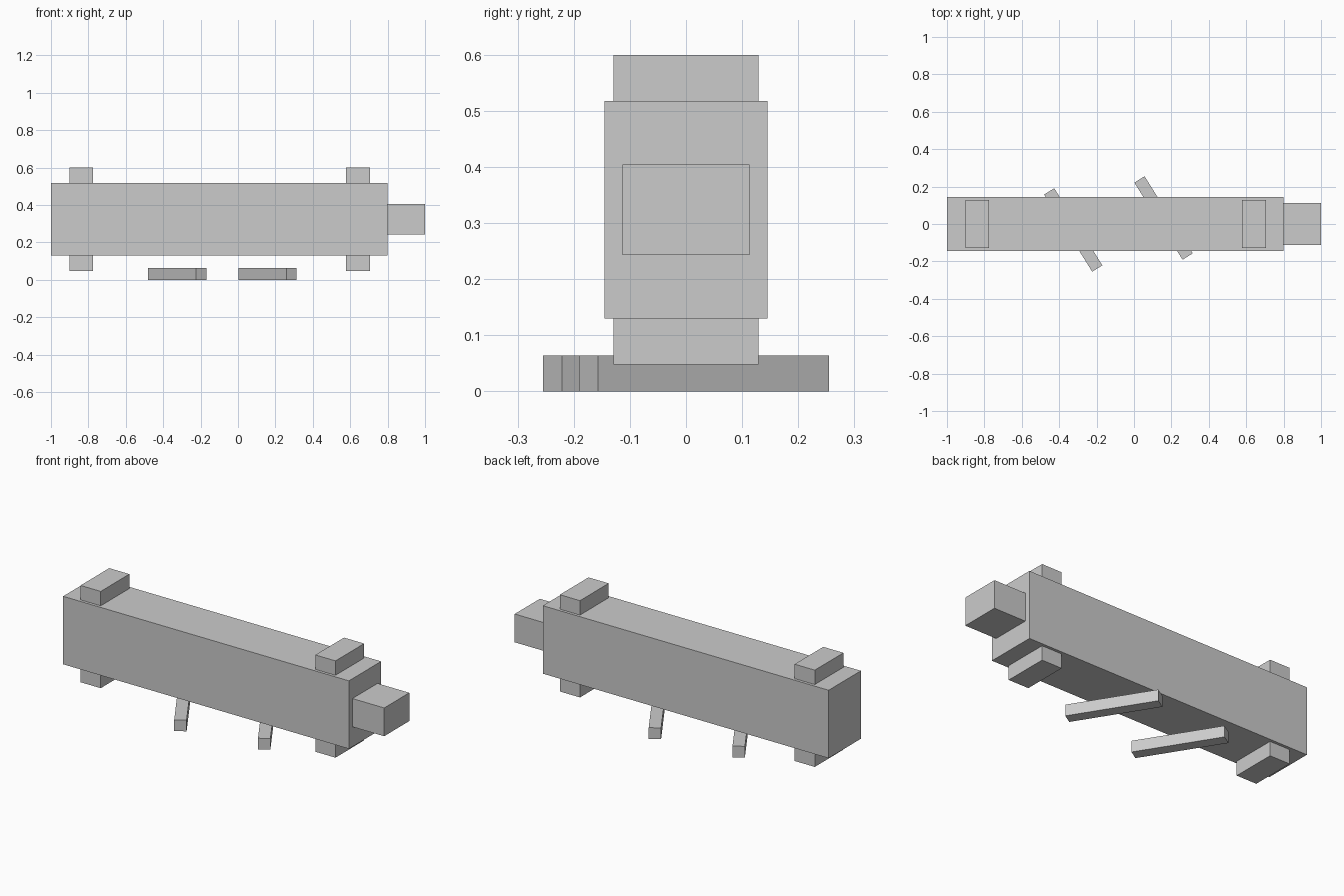
import bpy
import math

cube = bpy.data.objects.get("Cube")
if cube:
    bpy.data.objects.remove(cube, do_unlink=True)

# Single light grey material
GREY = (0.6, 0.6, 0.6, 1.0)
grey = bpy.data.materials.new("light_grey")
grey.use_nodes = True
grey.diffuse_color = GREY
grey.node_tree.nodes["Principled BSDF"].inputs["Base Color"].default_value = GREY


def box(name, center, size, turn=0.0):
    """Add a box with its size baked in, turned about z by an angle in degrees."""
    bpy.ops.mesh.primitive_cube_add(size=1, location=center)
    obj = bpy.context.object
    obj.name = name
    for v in obj.data.vertices:
        v.co = [c * s for c, s in zip(v.co, size)]
    obj.rotation_euler.z = math.radians(turn)
    obj.data.materials.append(grey)
    return obj


# Long main body and the narrower block on its left end
BODY_Z, BODY_H = 0.324, 0.387
box("body", (-0.1, 0, BODY_Z), (1.8, 0.29, BODY_H))
box("end_block", (0.9, 0, BODY_Z), (0.2, 0.226, 0.161))

# Four pads, above and below the body near both ends
PAD_H = 0.082
pad_offset = (BODY_H + PAD_H) / 2
for side, x in (("right", -0.838), ("left", 0.641)):
    for level, sign in (("top", 1), ("bottom", -1)):
        box(f"{level}_pad_{side}", (x, 0, BODY_Z + sign * pad_offset),
            (0.127, 0.258, PAD_H))

# Two parallel slanted bars below the body
for side, x, y in (("right", -0.325, -0.032), ("left", 0.158, 0.032)):
    box(f"slanted_bar_{side}", (x, y, 0.032), (0.486, 0.064, 0.064), -58)
